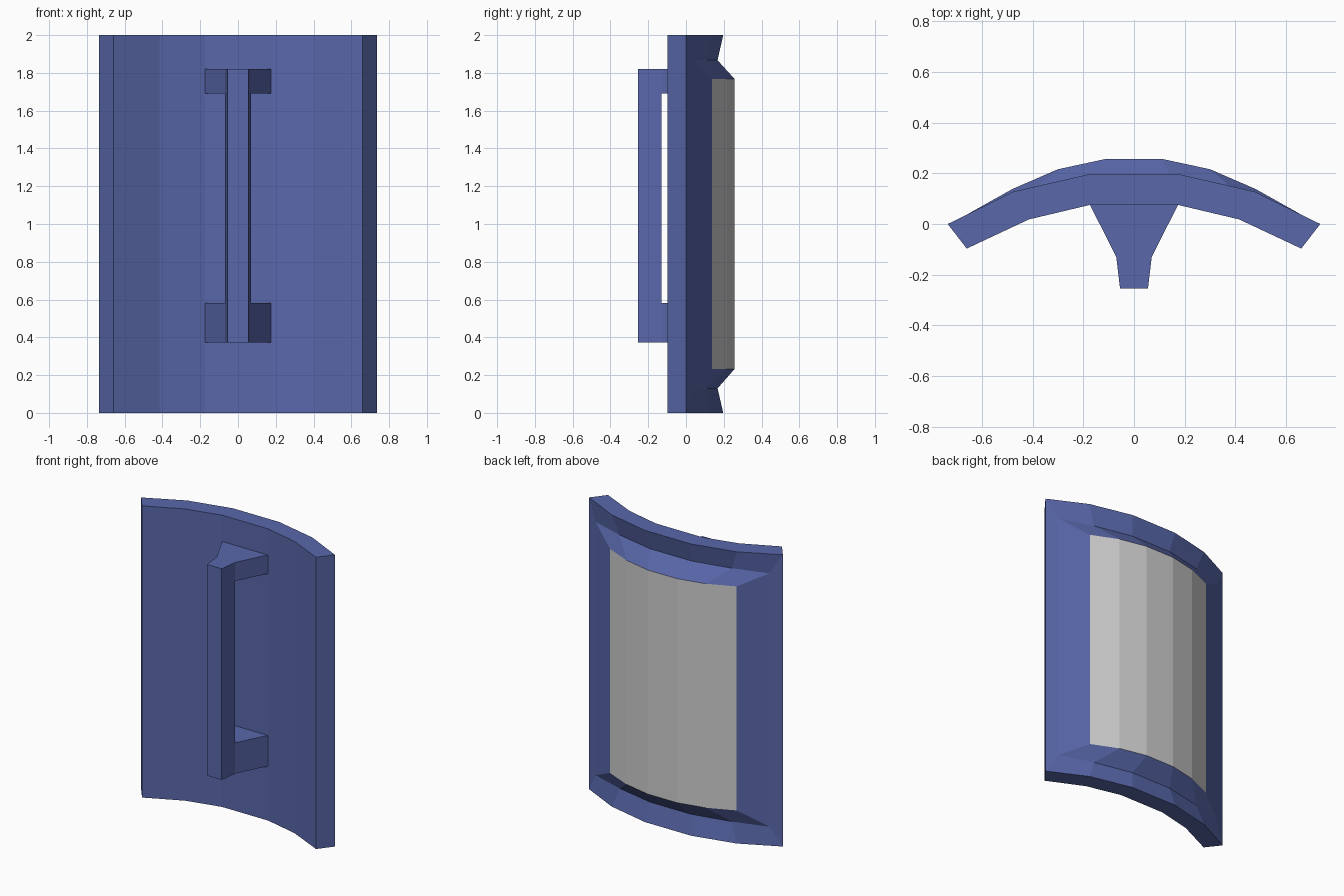
import bpy
import bmesh

if "Cube" in bpy.data.objects:
    bpy.data.objects.remove(bpy.data.objects["Cube"])


def make_material(name, rgb):
    mat = bpy.data.materials.new(name)
    mat.use_nodes = True
    mat.diffuse_color = (*rgb, 1)
    mat.node_tree.nodes["Principled BSDF"].inputs["Base Color"].default_value = (*rgb, 1)
    return mat


blue = make_material("slate_blue", (0.098, 0.136, 0.40))
grey = make_material("light_grey", (0.62, 0.62, 0.62))


def finish(bm, name, mats):
    bmesh.ops.recalc_face_normals(bm, faces=bm.faces)
    mesh = bpy.data.meshes.new(name)
    bm.to_mesh(mesh)
    bm.free()
    for mat in mats:
        mesh.materials.append(mat)
    obj = bpy.data.objects.new(name, mesh)
    bpy.context.collection.objects.link(obj)
    return obj


def mirrored(half):
    """Full curve from its right half, listed from the middle outward."""
    return [(-x, y) for x, y in reversed(half)] + half


def curve_ring(bm, half, z_low, z_high):
    """Closed loop: along the curve at the bottom, back along it at the top."""
    curve = mirrored(half)
    points = [(x, y, z_low) for x, y in curve]
    points += [(x, y, z_high) for x, y in reversed(curve)]
    return [bm.verts.new(p) for p in points]


def bridge(bm, a, b):
    n = len(a)
    for i in range(n):
        j = (i + 1) % n
        bm.faces.new((a[i], a[j], b[j], b[i]))


def fill_curve(bm, ring):
    n = len(ring)
    return [bm.faces.new((ring[i], ring[i + 1], ring[n - 2 - i], ring[n - 1 - i]))
            for i in range(n // 2 - 1)]


# Shield: inner face, rim, groove and raised outer panel
bm = bmesh.new()
inner = curve_ring(bm, [(0.175, 0.075), (0.415, 0.018), (0.66, -0.097)], 0, 2)
rim = curve_ring(bm, [(0.175, 0.197), (0.475, 0.128), (0.735, 0)], 0, 2)
groove = curve_ring(bm, [(0.155, 0.167), (0.425, 0.11), (0.66, 0.037)], 0.13, 1.867)
panel = curve_ring(bm, [(0.11, 0.257), (0.30, 0.216), (0.48, 0.138)], 0.232, 1.768)
fill_curve(bm, inner)
for a, b in ((inner, rim), (rim, groove), (groove, panel)):
    bridge(bm, a, b)
for face in fill_curve(bm, panel):
    face.material_index = 1
finish(bm, "shield_body", [blue, grey])


def prism(bm, half, z_low, z_high):
    """Upright prism from a symmetric outline."""
    outline = mirrored(half)
    low, high = ([bm.verts.new((x, y, z)) for x, y in outline] for z in (z_low, z_high))
    bridge(bm, low, high)
    return low, high


# Handle: grip with a flared bracket at each end, as one solid
bm = bmesh.new()
levels = (0.372, 0.583, 1.692, 1.82)
grip_half = [(0.055, -0.255), (0.07, -0.13)]
foot_half = [(0.07, -0.13), (0.175, 0.078)]
for half, spans in ((grip_half, [(levels[0], levels[3])]),
                    (foot_half, [levels[:2], levels[2:]])):
    for z_low, z_high in spans:
        for cap in prism(bm, half, z_low, z_high):
            bm.faces.new(cap)
finish(bm, "handle", [blue])
